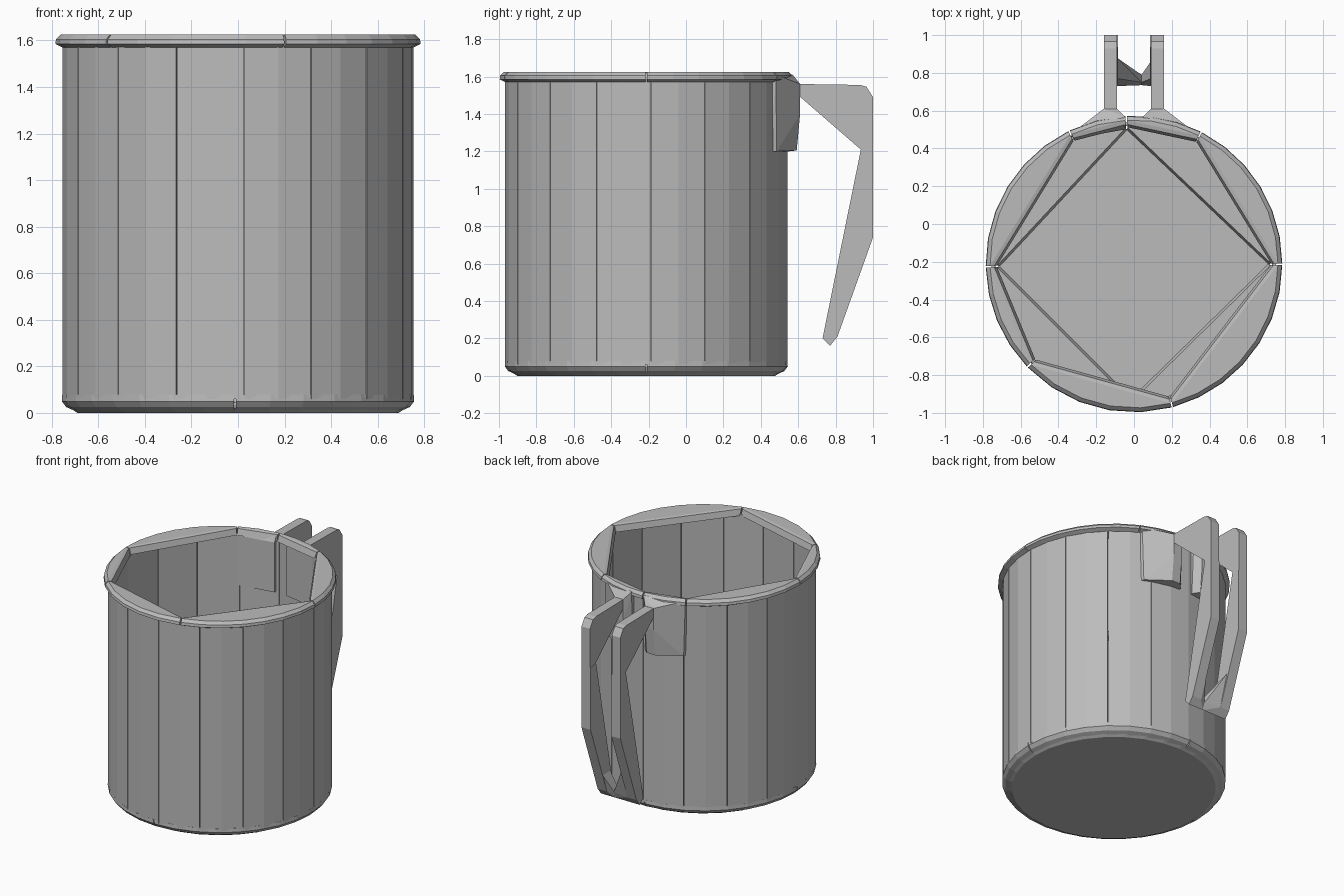
import bpy, bmesh
from math import sin, cos, radians

if "Cube" in bpy.data.objects:
    bpy.data.objects.remove(bpy.data.objects["Cube"])

grey = bpy.data.materials.new("brushed_grey")
grey.use_nodes = True
grey.diffuse_color = (0.5, 0.5, 0.5, 1)
grey.node_tree.nodes["Principled BSDF"].inputs["Base Color"].default_value = (0.5, 0.5, 0.5, 1)

CENTRE_Y = -0.212


def build(name, pieces):
    """Make one object out of several convex pieces, each a list of points."""
    mesh = bpy.data.meshes.new(name)
    for points in pieces:
        bm = bmesh.new()
        bm.from_mesh(mesh)
        verts = [bm.verts.new(p) for p in points]
        res = bmesh.ops.convex_hull(bm, input=verts)
        loose = [v for v in verts if v.is_valid and not v.link_faces]
        bmesh.ops.delete(bm, geom=loose, context="VERTS")
        bm.to_mesh(mesh)
        bm.free()
    bm = bmesh.new()
    bm.from_mesh(mesh)
    bmesh.ops.dissolve_limit(bm, angle_limit=0.01, verts=bm.verts, edges=bm.edges)
    bmesh.ops.recalc_face_normals(bm, faces=bm.faces)
    bm.to_mesh(mesh)
    bm.free()
    mesh.materials.append(grey)
    obj = bpy.data.objects.new(name, mesh)
    bpy.context.collection.objects.link(obj)
    return obj


def polar(r, deg, z):
    return (r * cos(radians(deg)), CENTRE_Y + r * sin(radians(deg)), z)


def segment(start, end, outer, inner, gap=0.3, step=11.25):
    """Slab between an outer arc and a straight inner chord; rings are (radius, z)."""
    start, end = start + gap, end - gap
    n = max(2, round((end - start) / step))
    pts = [polar(r, start + (end - start) * i / n, z) for r, z in outer for i in range(n + 1)]
    return pts + [polar(r, a, z) for r, z in inner for a in (start, end)]


# Cup wall: narrow upright panels
panels = 16
turn = 360 / panels
build("cup_wall", [
    segment(2 + i * turn, 2 + (i + 1) * turn,
            [(0.755, 0.06), (0.755, 1.585)], [(0.735, 0.06), (0.735, 1.585)], 0.15)
    for i in range(panels)])

# Floor disc and the bevelled ring around it
build("cup_floor", [[polar(r, i * 11.25, z) for i in range(32)
                     for r, z in ((0.69, 0), (0.72, 0.02), (0.72, 0.045))]])
build("base_ring", [
    segment(a, b, [(0.69, 0.004), (0.738, 0.025), (0.757, 0.05), (0.755, 0.078)],
            [(0.7, 0.03), (0.725, 0.078)])
    for a, b in ((0, 93), (93, 181), (181, 269), (269, 360))])

# Rim: arcs with straight inner edges
cuts = [0, 63, 93, 116, 181, 224, 285, 360]
build("rim", [
    segment(a, b, [(0.755, 1.57), (0.785, 1.585), (0.782, 1.605), (0.762, 1.625)],
            [(0.725, 1.575), (0.74, 1.62)])
    for a, b in zip(cuts, cuts[1:])])

# Handle, one side at a time
for side, label in ((-1, "right"), (1, "left")):
    def at(x, y, z):
        return (side * x, y, z)

    # Bracket on the cup
    bracket = [at(x, y, z) for z in (1.2, 1.57)
               for x, y in ((0.33, 0.45), (0.32, 0.485), (0.05, 0.5), (0.05, 0.55))]
    bracket += [at(x, y, z) for x in (0.09, 0.16)
                for y, z in ((0.592, 1.205), (0.61, 1.4), (0.61, 1.56))]
    bracket += [at(0.05, 0.57, 1.61), at(0.33, 0.48, 1.61), at(0.05, 0.52, 1.61)]
    build(label + "_handle_bracket", [bracket])

    # Flat strip: upper arm and long tapering grip
    arm = [(0.6, 1.56), (0.93, 1.555), (0.965, 1.545), (1, 1.49), (1, 1.2), (0.94, 1.205), (0.6, 1.5)]
    grip = [(0.935, 1.21), (1, 1.2), (1, 0.74), (0.81, 0.21), (0.77, 0.16), (0.73, 0.2), (0.745, 0.25)]
    build(label + "_handle_strip",
          [[at(x, y, z) for x in (0.09, 0.16) for y, z in arm],
           [at(x, y, z) for x in (0.085, 0.16) for y, z in grip]])

    # Bottom web: both sides lean in to meet off centre
    meet = -0.04 if side < 0 else 0.04
    top = 0.45 if side < 0 else 0.36
    web = [at(0.09, y, z) for y, z in ((0.79 + top / 5, top), (0.77, 0.36), (0.81, 0.21), (0.77, 0.16), (0.73, 0.2))]
    web += [at(meet, y, z) for y, z in ((0.79, 0.21), (0.77, 0.16), (0.735, 0.2), (0.75, 0.24))]
    build(label + "_handle_web", [web])
